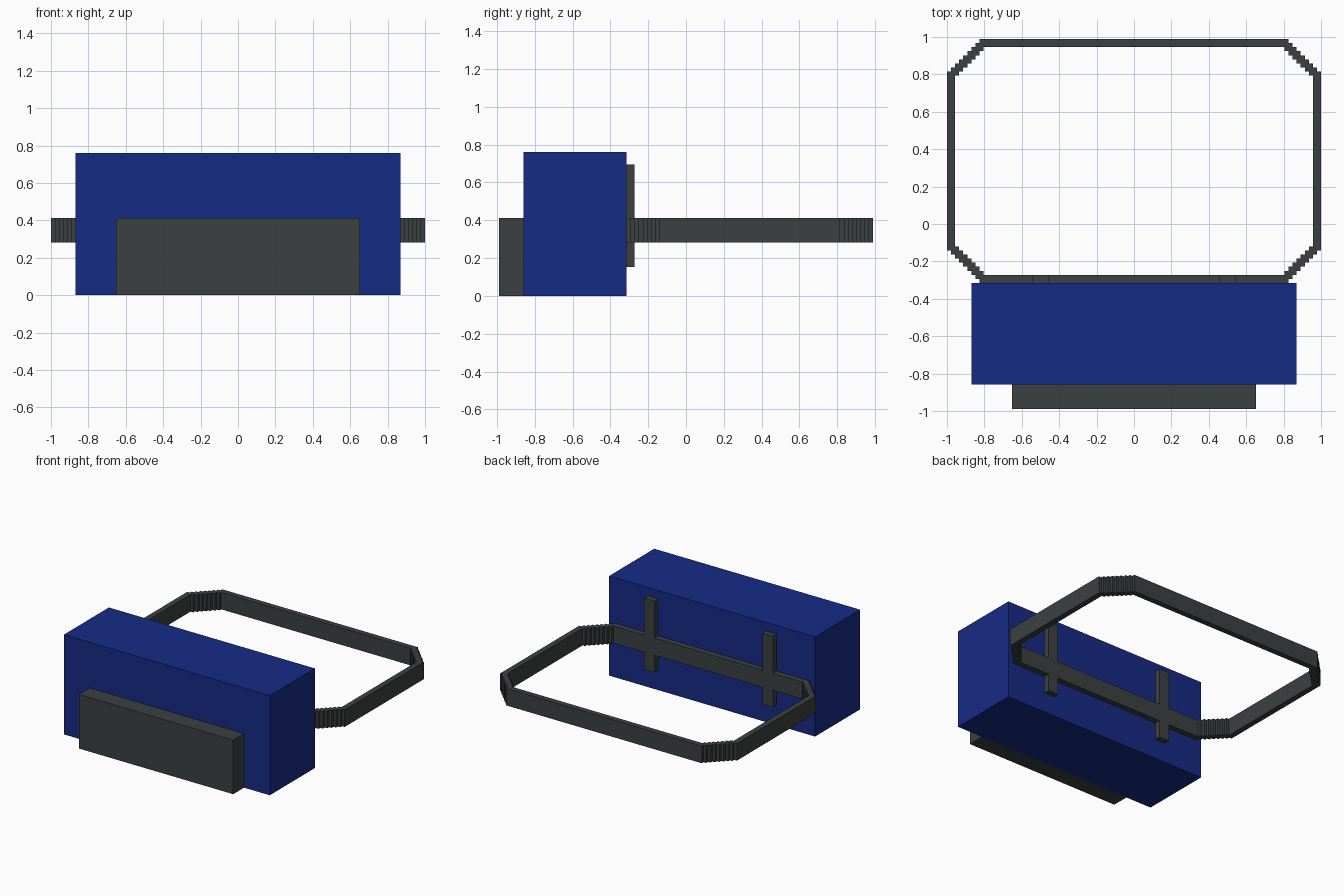
import bpy

if "Cube" in bpy.data.objects:
    bpy.data.objects.remove(bpy.data.objects["Cube"])

U = 2 / 92  # one grid step of the blocky design


def material(name, rgb):
    m = bpy.data.materials.new(name)
    m.diffuse_color = (*rgb, 1)
    m.use_nodes = True
    m.node_tree.nodes["Principled BSDF"].inputs["Base Color"].default_value = m.diffuse_color
    return m


BLUE = material("blue_fabric", (0.008, 0.024, 0.24))
DARK = material("dark_strap", (0.045, 0.051, 0.053))


def box(name, x, y, z, mat):
    """Box from (min, max) pairs given in grid steps."""
    bpy.ops.mesh.primitive_cube_add(size=1, location=[(a + b) / 2 * U for a, b in (x, y, z)])
    ob = bpy.context.object
    ob.name = name
    ob.scale = [(b - a) * U for a, b in (x, y, z)]
    bpy.ops.object.transform_apply(location=False, rotation=False, scale=True)
    ob.data.materials.append(mat)
    return ob


# Bag body and front pocket
box("bag_body", (-40, 40), (-39.5, -14.5), (0, 35), BLUE)
box("front_pocket", (-30, 30), (-45.5, -39.5), (0, 19), DARK)

# Vertical belt loops, above and below the belt
for side, x in (("left", (-25, -21)), ("right", (21, 25))):
    box(side + "_loop_upper", x, (-14.5, -12.5), (19, 32), DARK)
    box(side + "_loop_lower", x, (-14.5, -12.5), (7, 13), DARK)


def stepped_ring(x0, y0, steps):
    """Closed rectangle outline with staircase corners, starting at x0, y0."""
    corner = []
    for k in range(steps):
        corner += [(x0 + k, y0 - k), (x0 + k, y0 - k - 1)]
    corner.append((x0 + steps, y0 - steps))
    ring = []
    for sx, sy in ((1, 1), (1, -1), (-1, -1), (-1, 1)):
        part = corner if sx * sy > 0 else corner[::-1]
        ring += [(sx * px * U, sy * py * U) for px, py in part]
    return ring


# Waist belt: flat ring with stepped corners, extruded upwards
curve = bpy.data.curves.new("waist_belt", "CURVE")
curve.dimensions = "2D"
curve.fill_mode = "BOTH"
curve.extrude = 3 * U
for ring in (stepped_ring(38, 30, 8), stepped_ring(37, 28, 7)):
    spline = curve.splines.new("POLY")
    spline.points.add(len(ring) - 1)
    for p, (px, py) in zip(spline.points, ring):
        p.co = (px, py, 0, 1)
    spline.use_cyclic_u = True
belt = bpy.data.objects.new("waist_belt", curve)
belt.location = (0, 15.5 * U, 16 * U)
bpy.context.collection.objects.link(belt)
curve.materials.append(DARK)
bpy.ops.object.select_all(action="DESELECT")
belt.select_set(True)
bpy.context.view_layer.objects.active = belt
bpy.ops.object.convert(target="MESH")
bpy.ops.object.shade_flat()
